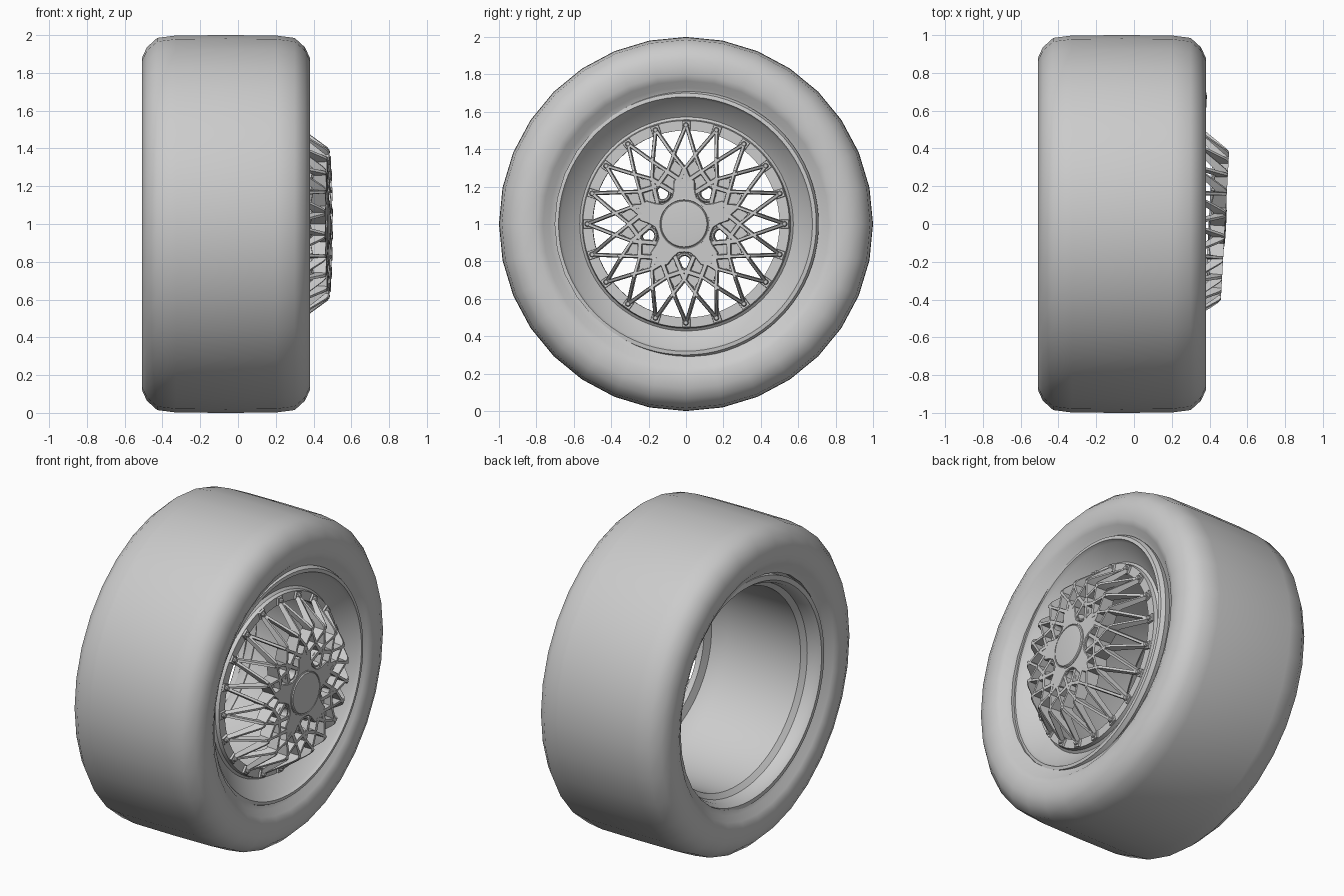
import bpy, bmesh, math
from math import radians, sin, cos, tau
from mathutils import Matrix, Vector

if "Cube" in bpy.data.objects:
    bpy.data.objects.remove(bpy.data.objects["Cube"])

# The rim assembly sits slightly tilted inside the tire
AXLE = Vector((0, 0, 1))
PIVOT = Vector((0.3, 0, 0))
TILT = (Matrix.Translation(AXLE + PIVOT) @ Matrix.Rotation(radians(-3.2), 4, 'Z')
        @ Matrix.Translation(-PIVOT))
STRAIGHT = Matrix.Translation(AXLE)
FACE = 0.482


def finish(name, mesh, matrix=TILT, angle=30):
    mesh.transform(matrix)
    mesh.shade_smooth()
    mesh.set_sharp_from_angle(angle=radians(angle))
    ob = bpy.data.objects.new(name, mesh)
    bpy.context.collection.objects.link(ob)
    return ob


def finish_bm(name, bm, matrix=TILT, angle=30):
    bmesh.ops.recalc_face_normals(bm, faces=bm.faces)
    mesh = bpy.data.meshes.new(name)
    bm.to_mesh(mesh)
    bm.free()
    return finish(name, mesh, matrix, angle)


def polar(r, deg):
    """Point in the wheel plane; 0 degrees is straight down."""
    a = radians(deg - 90)
    return Vector((r * cos(a), r * sin(a)))


def lathe(bm, profile, n, centre=(0, 0), closed=True):
    """Spin an (x, radius) profile round the axle direction."""
    rings = []
    for x, r in profile:
        if r == 0:
            rings.append([bm.verts.new((x, *centre))] * n)
        else:
            rings.append([bm.verts.new((x, centre[0] + r * cos(tau * i / n),
                                        centre[1] + r * sin(tau * i / n))) for i in range(n)])
    pairs = list(zip(rings, rings[1:])) + ([(rings[-1], rings[0])] if closed else [])
    for a, b in pairs:
        for i in range(n):
            k = (i + 1) % n
            quad = list(dict.fromkeys((a[i], a[k], b[k], b[i])))
            if len(quad) > 2:
                bm.faces.new(quad)


def blade(bm, p, q, front, depth, w_front, w_back, steps):
    """Deep tapered rib from p to q whose front edge follows front(radius)."""
    side = (q - p).orthogonal().normalized()
    rows = []
    for t in steps:
        c = p.lerp(q, t)
        x = front(c.length)
        row = []
        for dx, w in ((0, w_front), (0, -w_front), (-depth(t), -w_back), (-depth(t), w_back)):
            row.append(bm.verts.new((x + dx, *(c + side * w))))
        rows.append(row)
    for a, b in zip(rows, rows[1:]):
        for i in range(4):
            k = (i + 1) % 4
            bm.faces.new((a[i], a[k], b[k], b[i]))
    bm.faces.new(rows[0])
    bm.faces.new(rows[-1])


def plate(name, loops, x, half_depth, bevel=0.0):
    """Flat plate with holes, filled from 2D outlines."""
    cu = bpy.data.curves.new(name, 'CURVE')
    cu.dimensions, cu.fill_mode = '2D', 'BOTH'
    cu.extrude, cu.bevel_depth, cu.bevel_resolution = half_depth, bevel, 0
    for pts in loops:
        sp = cu.splines.new('POLY')
        sp.points.add(len(pts) - 1)
        for sp_pt, p in zip(sp.points, pts):
            sp_pt.co = (p[0], p[1], 0, 1)
        sp.use_cyclic_u = True
    tmp = bpy.data.objects.new(name + "_outline", cu)
    bpy.context.collection.objects.link(tmp)
    bpy.context.view_layer.update()
    mesh = bpy.data.meshes.new_from_object(
        tmp.evaluated_get(bpy.context.evaluated_depsgraph_get()))
    bpy.data.objects.remove(tmp)
    axes = Matrix(((0, 0, 1, x), (1, 0, 0, 0), (0, 1, 0, 0), (0, 0, 0, 1)))
    return finish(name, mesh, TILT @ axes)


# Tire: right half profile mirrored about its middle
MID = -0.064
half = [(0.29, 0.70), (0.325, 0.70), (0.335, 0.73), (0.365, 0.765), (0.38, 0.80), (0.38, 0.88),
        (0.355, 0.935), (0.30, 0.985), (0.20, 0.998)]
profile = half + [(MID, 1.0)] + [(2 * MID - x, r) for x, r in reversed(half)]
profile += [(-0.39, 0.85), (0.26, 0.85)]
bm = bmesh.new()
lathe(bm, profile, 32)
finish_bm("tire", bm, STRAIGHT, 45)

# Rim: lips, dish, spoke seat and barrel
bm = bmesh.new()
lathe(bm, [(0.32, 0.712), (0.345, 0.70), (0.348, 0.68), (0.325, 0.668), (0.25, 0.572),
           (0.262, 0.558), (0.285, 0.553), (0.285, 0.50), (0.25, 0.50), (0.235, 0.55),
           (0.15, 0.60), (-0.36, 0.615), (-0.385, 0.645), (-0.44, 0.655), (-0.465, 0.675),
           (-0.46, 0.705), (-0.36, 0.70), (-0.34, 0.65), (0.14, 0.635), (0.24, 0.66),
           (0.26, 0.70)], 80)
finish_bm("rim", bm)


# Crossing mesh spokes: cone from the seat up to a flat face
def cone_front(r):
    return min(FACE, 0.298 + (0.53 - r) * 1.4)


bm = bmesh.new()
for j in range(20):
    for s in (-18, 18):
        blade(bm, polar(0.53, 18 * j), polar(0.295, 18 * j + s), cone_front,
              lambda t: 0.035 + 0.05 * t, 0.007, 0.011, (0, 0.15, 0.3, 0.42, 0.5, 0.56, 0.7, 1))
finish_bm("mesh_spokes", bm, angle=25)

# Inner ribs joining the mesh to the hub, clear of the lug holes
bm = bmesh.new()
for j in range(20):
    for s in (-1, 1):
        target = {0: 0.25, 2: 0.22}.get((j + s) % 4, 0.175)
        blade(bm, polar(0.295, 18 * j), polar(target, 18 * (j + s)),
              lambda r: FACE - 0.002 - 0.08 * (0.295 - r), lambda t: 0.06, 0.010, 0.015, (0, 1))
finish_bm("inner_ribs", bm)

# Small bolts and pads round the spoke seat
bm = bmesh.new()
for j in range(20):
    lathe(bm, [(0.28, 0.015), (0.308, 0.015), (0.314, 0.010), (0.314, 0)], 8,
          polar(0.528, 18 * j), closed=False)
    blade(bm, polar(0.505, 18 * j), polar(0.55, 18 * j), lambda r: 0.298,
          lambda t: 0.02, 0.022, 0.024, (0, 1))
finish_bm("seat_bolts", bm)

# Recessed hub plate with a scalloped edge and five lug holes
lugs = [polar(0.203, 72 * k) for k in range(5)]
holes = [[c + polar(0.033, 22.5 * i) for i in range(16)] for c in lugs]
edge = [polar(0.29 if i % 2 == 0 else 0.345, 9 * i) for i in range(40)]
plate("hub_plate", [edge] + holes, 0.415, 0.02)

# Raised hub face with five pointed leaves between the lugs
leaf = [(-36, 0.148), (-24, 0.155), (-17, 0.185), (-13, 0.235), (-7, 0.25), (0, 0.29),
        (7, 0.25), (13, 0.235), (17, 0.185), (24, 0.155)]
star = [polar(r, 72 * k + 36 + a) for k in range(5) for a, r in leaf]
plate("hub_face", [star], 0.449, 0.022, 0.004)

# Lug hole bosses
bm = bmesh.new()
for c in lugs:
    lathe(bm, [(0.40, 0.052), (0.462, 0.050), (0.468, 0.045), (0.468, 0.038), (0.45, 0.032),
               (0.40, 0.032)], 16, c)
finish_bm("lug_bosses", bm)

# Centre cap
bm = bmesh.new()
lathe(bm, [(0.40, 0.136), (0.478, 0.136), (0.480, 0.130), (0.476, 0.127), (0.483, 0.122),
           (0.487, 0.08), (0.488, 0)], 48, closed=False)
finish_bm("centre_cap", bm)
